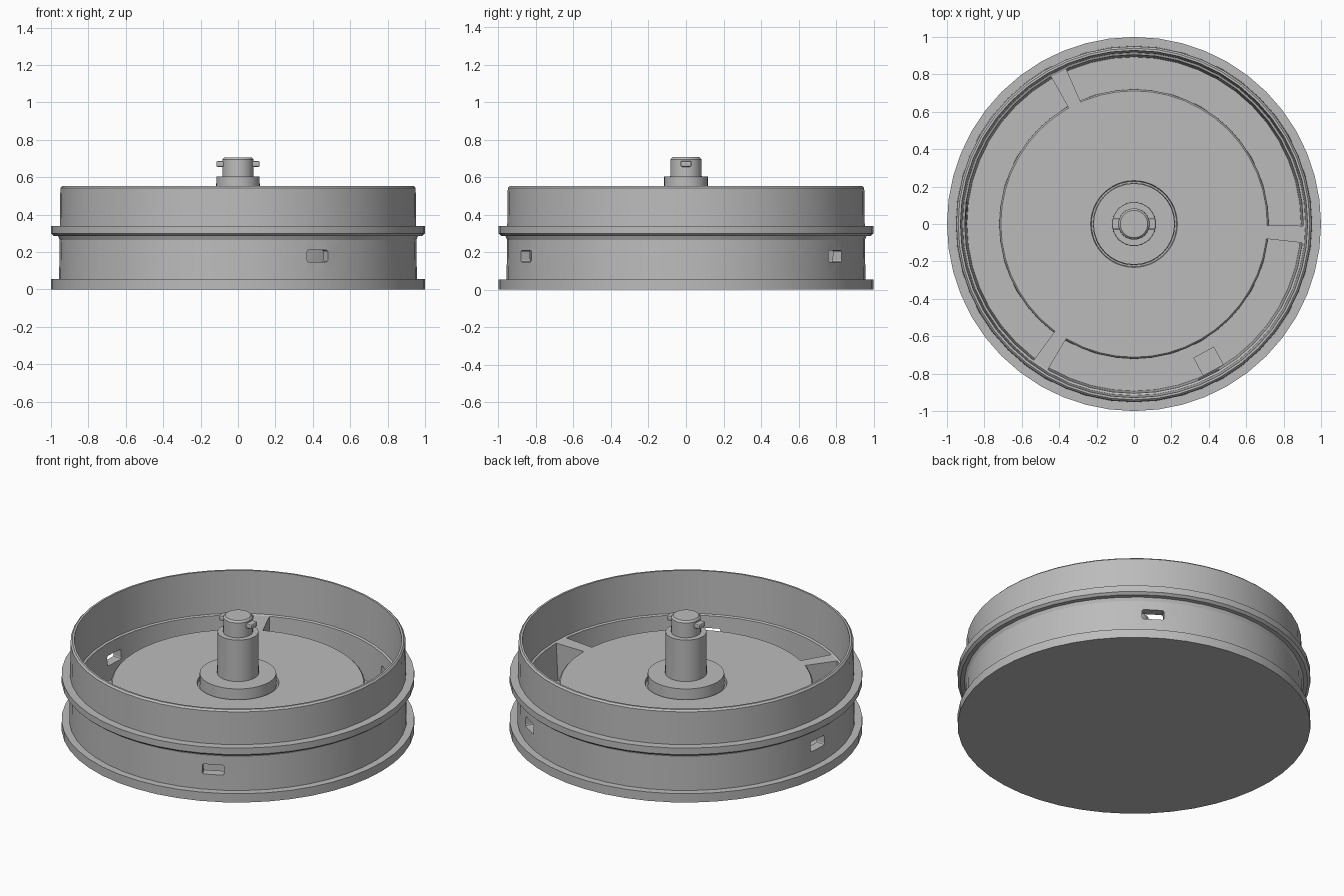
import bpy, bmesh, math
from mathutils import Matrix

if "Cube" in bpy.data.objects:
    bpy.data.objects.remove(bpy.data.objects["Cube"], do_unlink=True)

grey = bpy.data.materials.new("plain_grey")
grey.use_nodes = True
colour = (0.5, 0.5, 0.5, 1)
grey.diffuse_color = colour
grey.node_tree.nodes["Principled BSDF"].inputs["Base Color"].default_value = colour


def finish(name, bm):
    bmesh.ops.remove_doubles(bm, verts=bm.verts, dist=0.0001)
    bmesh.ops.recalc_face_normals(bm, faces=bm.faces)
    mesh = bpy.data.meshes.new(name)
    bm.to_mesh(mesh)
    bm.free()
    mesh.materials.append(grey)
    obj = bpy.data.objects.new(name, mesh)
    bpy.context.collection.objects.link(obj)
    return obj


def lathe(name, profile, sides=48):
    """Spin (radius, height) points around the z axis."""
    bm = bmesh.new()
    verts = [bm.verts.new((r, 0, z)) for r, z in profile]
    edges = [bm.edges.new(pair) for pair in zip(verts, verts[1:])]
    bmesh.ops.spin(bm, geom=verts + edges, cent=(0, 0, 0), axis=(0, 0, 1),
                   angle=math.tau, steps=sides)
    return finish(name, bm)


def block(name, r0, r1, w0, w1, z0, z1, angle, bevel=0):
    """Box pointing outwards at an angle, w0 wide inside and w1 wide outside."""
    bm = bmesh.new()
    bmesh.ops.create_cube(bm, size=1)
    for v in bm.verts:
        outer, side = v.co.x > 0, math.copysign(0.5, v.co.y)
        v.co = (r1 if outer else r0, side * (w1 if outer else w0),
                z1 if v.co.z > 0 else z0)
    if bevel:
        bmesh.ops.bevel(bm, geom=bm.edges[:], offset=bevel, segments=2,
                        affect='EDGES', profile=0.5)
    bm.transform(Matrix.Rotation(math.radians(angle), 4, 'Z'))
    return finish(name, bm)


# Open drum with two flanges, a floor and an inner ledge
FLOOR, DECK = 0.055, 0.285
drum = lathe("drum", [
    (0, 0), (1, 0), (1, 0.055), (0.957, 0.055), (0.953, 0.265),
    (0.962, 0.285), (0.985, 0.287), (1, 0.3), (1, 0.34), (0.953, 0.34),
    (0.95, 0.543), (0.94, 0.553), (0.928, 0.553), (0.917, 0.29),
    (0.905, 0.285), (0.893, FLOOR), (0, FLOOR)])

# Raised deck with a shallow groove around the collar
deck = lathe("deck", [
    (0, FLOOR - 0.02), (0.722, FLOOR - 0.02), (0.72, DECK - 0.008),
    (0.712, DECK), (0.232, DECK), (0.228, DECK - 0.015), (0, DECK - 0.015)])

# Stepped centre post standing on its collar
post = lathe("centre_post", [
    (0, 0.26), (0.22, 0.26), (0.217, 0.345), (0.118, 0.345), (0.116, 0.603),
    (0.084, 0.603), (0.083, 0.695), (0.073, 0.706), (0, 0.706)], 32)
pin = block("cross_pin", -0.116, 0.116, 0.06, 0.06, 0.655, 0.686, 0, 0.008)

# Three spokes join the deck to the wall, with a window between each pair
for i in range(3):
    turn = 120 * i
    block(f"spoke_{i + 1}", 0.69, 0.91, 0.07, 0.092, FLOOR - 0.02, DECK, turn - 3.5)
    cutter = block(f"window_cutter_{i + 1}", 0.8, 1.1, 0.125, 0.125,
                   0.148, 0.21, turn - 63.5, 0.01)
    cutter.hide_render = True
    cutter.hide_set(True)
    cut = drum.modifiers.new(f"window_{i + 1}", 'BOOLEAN')
    cut.operation, cut.solver, cut.object = 'DIFFERENCE', 'EXACT', cutter

# Low pad on the floor behind the front window
pad = block("floor_pad", 0.78, 0.89, 0.125, 0.125, FLOOR - 0.01, FLOOR + 0.02, -61.5)

# Smooth the round parts while keeping their edges crisp
bpy.context.view_layer.update()
bpy.ops.object.select_all(action='DESELECT')
for obj in (drum, deck, post):
    obj.select_set(True)
    bpy.context.view_layer.objects.active = obj
bpy.ops.object.shade_smooth_by_angle(angle=math.radians(25))
